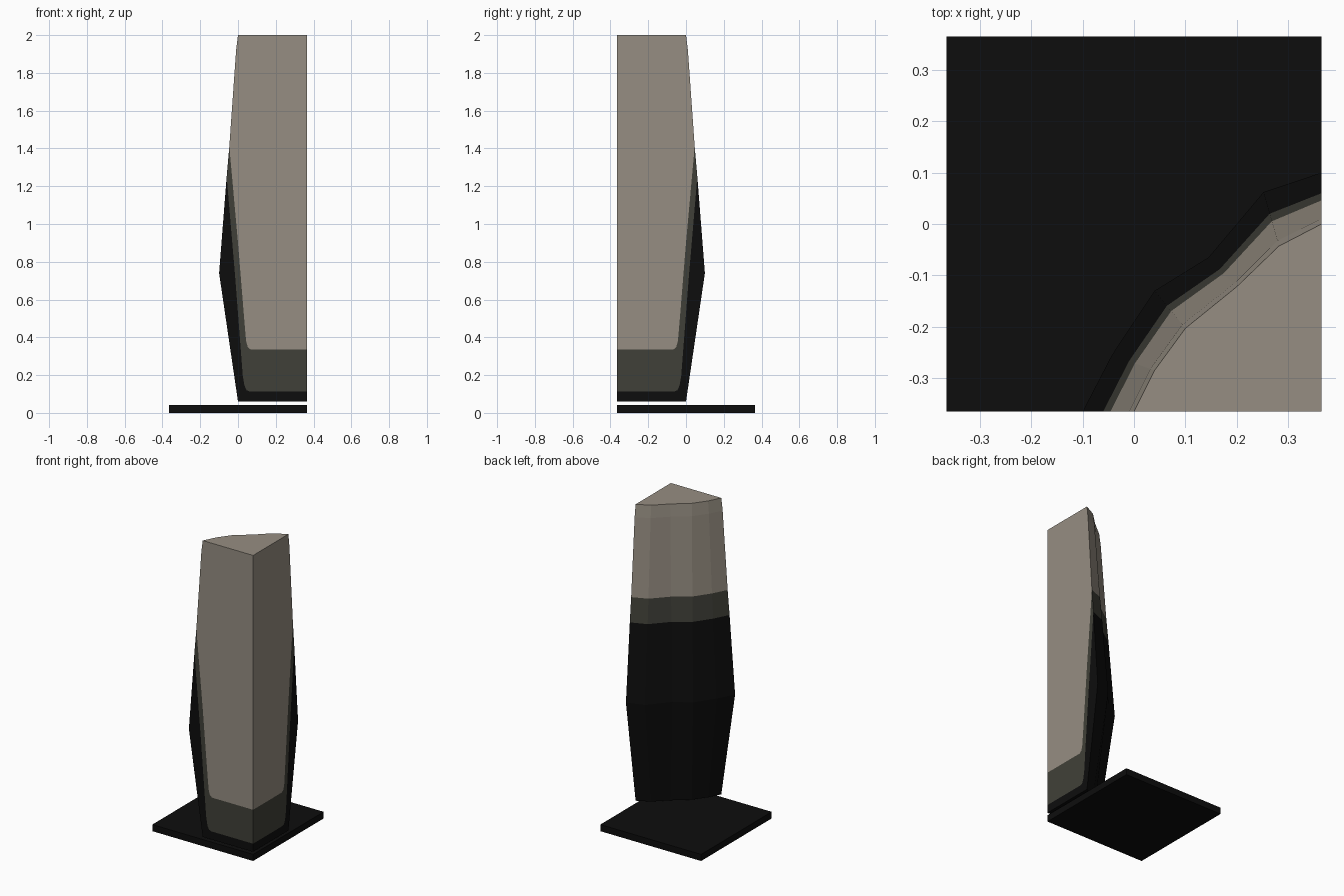
import bpy
import bmesh
from mathutils import Vector

cube = bpy.data.objects.get("Cube")
if cube:
    bpy.data.objects.remove(cube, do_unlink=True)


def material(name, rgb):
    m = bpy.data.materials.new(name)
    m.use_nodes = True
    m.diffuse_color = (*rgb, 1)
    m.node_tree.nodes["Principled BSDF"].inputs["Base Color"].default_value = (*rgb, 1)
    return m


TAN, GREY, BLACK = range(3)
mats = [material("warm tan", (0.305, 0.27, 0.223)),
        material("dark olive grey", (0.051, 0.051, 0.04)),
        material("near black", (0.004, 0.004, 0.004))]
H = 0.365


def make_object(name, bm):
    bmesh.ops.remove_doubles(bm, verts=bm.verts, dist=0.0005)
    bmesh.ops.recalc_face_normals(bm, faces=bm.faces)
    mesh = bpy.data.meshes.new(name)
    bm.to_mesh(mesh)
    bm.free()
    for m in mats:
        mesh.materials.append(m)
    obj = bpy.data.objects.new(name, mesh)
    bpy.context.collection.objects.link(obj)
    return obj


# Base plate
bm = bmesh.new()
bmesh.ops.create_cube(bm, size=1)
for v in bm.verts:
    v.co = Vector((v.co.x * 2 * H, v.co.y * 2 * H, (v.co.z + 0.5) * 0.043))
for f in bm.faces:
    f.material_index = BLACK
make_object("base_plate", bm)

# Pillar: plan curve at the ends and at the widest level
slim = [(0, -H), (0.04, -0.285), (0.1, -0.203), (0.2, -0.122), (0.282, -0.043), (H, 0)]
wide = [(-0.1, -H), (-0.043, -0.255), (0.04, -0.13), (0.145, -0.065), (0.252, 0.062), (H, 0.1)]
# Height and amount of bulge for each ring, bottom to top
levels = [(0.06, 0), (0.74, 1), (1.25, 0.6), (1.41, 0.46), (1.92, 0.1), (2.0, 0)]
band_colours = [BLACK, BLACK, GREY, TAN, TAN]

bm = bmesh.new()


def face(points, colour):
    f = bm.faces.new([bm.verts.new(p) for p in points])
    f.material_index = colour


rings = [[Vector((*Vector(a).lerp(Vector(b), t), z)) for a, b in zip(slim, wide)]
         for z, t in levels]

# Curved back skin
for low, high, colour in zip(rings, rings[1:], band_colours):
    for i in range(len(slim) - 1):
        face([low[i], low[i + 1], high[i + 1], high[i]], colour)

# End caps
for ring, colour in ((rings[0], BLACK), (rings[-1], TAN)):
    face(ring + [Vector((H, -H, ring[0].z))], colour)

# Flat cut sides showing the layers, as (distance, height) outlines
edge = [(p[0].x, p[0].z) for p in rings]
tan_line = [(0.0, 0.9), (0.035, 0.47), (0.043, 0.38), (0.052, 0.347), (0.068, 0.335), (H, 0.335)]
grey_line = [(-0.015, 0.72), (0.025, 0.2), (0.034, 0.145), (0.045, 0.12), (0.063, 0.113), (H, 0.113)]
regions = [(edge[3:4] + tan_line + [(H, 2.0)] + edge[:3:-1], TAN),
           (edge[2:3] + grey_line + tan_line[::-1] + edge[3:4], GREY),
           (edge[:3] + grey_line + [(H, 0.06)], BLACK)]
for outline, colour in regions:
    face([(u, -H, z) for u, z in outline], colour)
    face([(H, -u, z) for u, z in outline], colour)

make_object("corner_pillar", bm)
